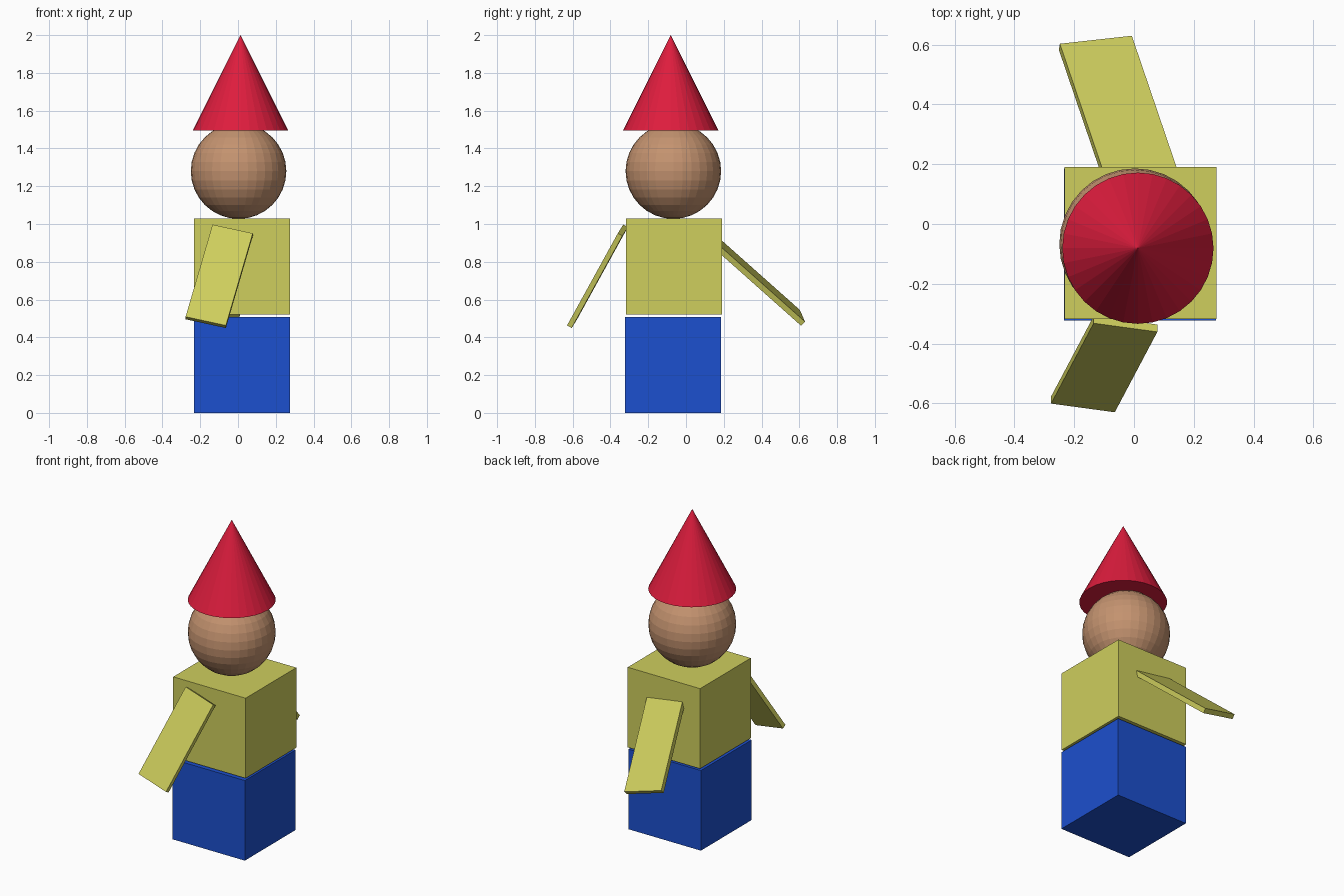
import bpy
from mathutils import Matrix, Vector

if "Cube" in bpy.data.objects:
    bpy.data.objects.remove(bpy.data.objects["Cube"])


def material(name, rgb):
    m = bpy.data.materials.new(name)
    m.diffuse_color = (*rgb, 1)
    m.use_nodes = True
    m.node_tree.nodes["Principled BSDF"].inputs["Base Color"].default_value = m.diffuse_color
    return m


BLUE = material("blue", (0.012, 0.08, 0.62))
YELLOW = material("yellow", (0.62, 0.62, 0.11))
SKIN = material("skin", (0.55, 0.29, 0.16))
RED = material("red", (0.73, 0.012, 0.047))


def finish(name, mat):
    ob = bpy.context.object
    ob.name = name
    ob.data.materials.append(mat)
    return ob


def box(name, mat, centre, size):
    bpy.ops.mesh.primitive_cube_add(size=1, location=centre)
    ob = finish(name, mat)
    ob.scale = (size, size, size)


def slab(name, mat, corner, across, along, width, length, thick):
    """Thin board: outer-face corner, width direction, length direction, thickness going inward."""
    u = Vector(along).normalized()
    v = Vector(across)
    v = (v - u * v.dot(u)).normalized()
    n = v.cross(u)
    if n.z > 0:
        n = -n
    centre = Vector(corner) + v * width / 2 + u * length / 2 + n * thick / 2
    x = u.cross(n)
    rot = Matrix((x, u, n)).transposed().to_4x4()
    bpy.ops.mesh.primitive_cube_add(size=1)
    ob = finish(name, mat)
    ob.matrix_world = (Matrix.Translation(centre) @ rot
                       @ Matrix.Diagonal((width, length, thick, 1)))


# Body blocks
box("legs", BLUE, (0.02, -0.069, 0.254), 0.508)
box("torso", YELLOW, (0.022, -0.064, 0.775), 0.508)

# Head
bpy.ops.mesh.primitive_uv_sphere_add(segments=32, ring_count=16, radius=0.253,
                                     location=(0.003, -0.067, 1.28))
finish("head", SKIN)

# Pointed hat
bpy.ops.mesh.primitive_cone_add(vertices=32, radius1=0.253, depth=0.506,
                                location=(0.013, -0.081, 1.747))
finish("hat", RED)

# Arms: the front one hangs free, the back one runs into the torso
slab("front_arm", YELLOW, (-0.135, -0.332, 0.997), (0.213, -0.03, -0.048),
     (-0.143, -0.27, -0.49), 0.22, 0.575, 0.028)
slab("back_arm", YELLOW, (-0.248, 0.603, 0.545), (0.24, 0.03, -0.065),
     (0.148, -0.435, 0.387), 0.25, 0.66, 0.03)
